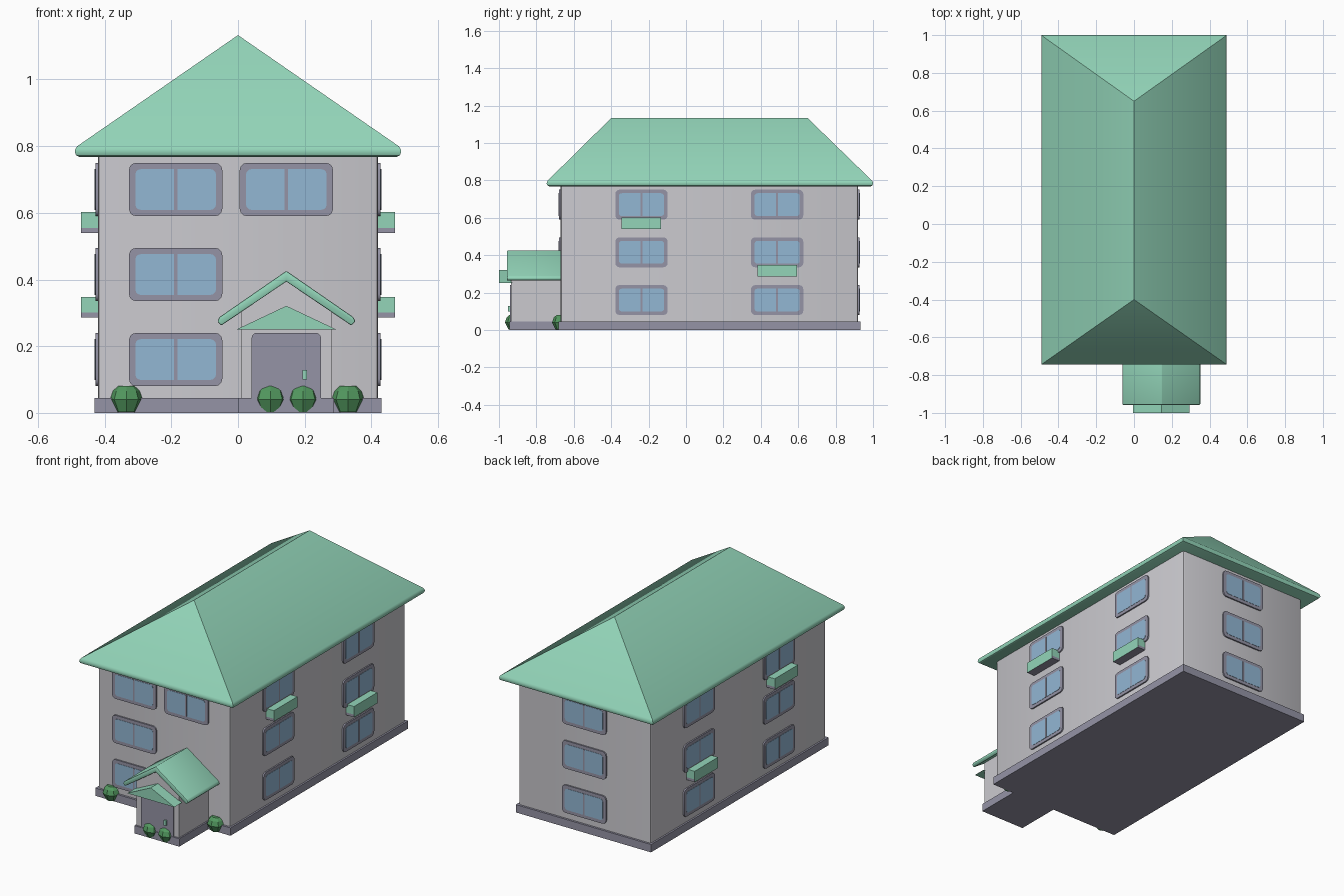
import bpy, bmesh, math
from mathutils import Matrix, Vector

if "Cube" in bpy.data.objects:
    bpy.data.objects.remove(bpy.data.objects["Cube"])


def material(name, *srgb):
    rgb = [((c / 255 + 0.055) / 1.055) ** 2.4 for c in srgb]
    m = bpy.data.materials.new(name)
    m.use_nodes = True
    m.diffuse_color = (*rgb, 1)
    m.node_tree.nodes["Principled BSDF"].inputs["Base Color"].default_value = (*rgb, 1)
    return m


WALL = material("wall pale grey", 203, 202, 207)
TRIM = material("trim slate grey", 149, 148, 166)
ROOF = material("roof mint green", 147, 213, 185)
GLASS = material("glass blue", 146, 183, 212)
LEAF = material("leaf green", 82, 152, 95)


def finish(name, bm, mats, smooth=False):
    bmesh.ops.recalc_face_normals(bm, faces=bm.faces)
    mesh = bpy.data.meshes.new(name)
    bm.to_mesh(mesh)
    bm.free()
    for m in mats:
        mesh.materials.append(m)
    ob = bpy.data.objects.new(name, mesh)
    bpy.context.collection.objects.link(ob)
    if smooth:
        bpy.ops.object.select_all(action="DESELECT")
        ob.select_set(True)
        bpy.context.view_layer.objects.active = ob
        bpy.ops.object.shade_smooth_by_angle(angle=math.radians(35))
    return ob


def box(name, lo, hi, mat, place=Matrix(), round_axis=None, radius=0.0, segments=3):
    """Box between two corners; edges along round_axis may be rounded."""
    lo, hi = Vector(lo), Vector(hi)
    bm = bmesh.new()
    bmesh.ops.create_cube(bm, size=1)
    size = hi - lo
    bmesh.ops.transform(bm, verts=bm.verts,
                        matrix=Matrix.Translation((lo + hi) / 2) @ Matrix.Diagonal((*size, 1)))
    if round_axis is not None:
        edges = [e for e in bm.edges
                 if abs((e.verts[0].co - e.verts[1].co)[round_axis]) > size[round_axis] * 0.9]
        bmesh.ops.bevel(bm, geom=edges, offset=radius, segments=segments,
                        profile=0.5, affect="EDGES")
    bmesh.ops.transform(bm, verts=bm.verts, matrix=place)
    return finish(name, bm, [mat], round_axis is not None)


def extrude(name, profile, y0, y1, mat, bevel=0.0):
    """Extrude an x-z outline along y."""
    bm = bmesh.new()
    face = bm.faces.new([bm.verts.new((x, y0, z)) for x, z in profile])
    out = bmesh.ops.extrude_face_region(bm, geom=[face])
    moved = [v for v in out["geom"] if isinstance(v, bmesh.types.BMVert)]
    bmesh.ops.translate(bm, verts=moved, vec=(0, y1 - y0, 0))
    if bevel:
        bmesh.ops.recalc_face_normals(bm, faces=bm.faces)
        bmesh.ops.bevel(bm, geom=bm.edges[:], offset=bevel, segments=2, profile=0.5, affect="EDGES")
    return finish(name, bm, [mat], bevel > 0)


def hull(name, points, mat, smooth=False):
    bm = bmesh.new()
    for p in points:
        bm.verts.new(p)
    bmesh.ops.convex_hull(bm, input=bm.verts)
    bmesh.ops.dissolve_limit(bm, angle_limit=0.01, verts=bm.verts, edges=bm.edges)
    return finish(name, bm, [mat], smooth)


# Main house and plinth
box("house_walls", (-0.42, -0.67, 0.03), (0.42, 0.92, 0.78), WALL,
    round_axis=2, radius=0.012, segments=2)
box("house_plinth", (-0.43, -0.682, 0), (0.43, 0.932, 0.045), TRIM)

# Hipped roof with a rounded eave
roof_points = [(0, -0.4, 1.133), (0, 0.65, 1.133)]
for z, inset in ((0.768, 0.012), (0.772, 0.004), (0.781, 0), (0.791, 0.001), (0.8, 0.007)):
    for sx in (-1, 1):
        for sy in (-1, 1):
            roof_points.append((sx * (0.489 - inset), 0.1275 + sy * (0.8725 - inset), z))
hull("main_roof", roof_points, ROOF, True)


# Windows: rounded frame, glass plate and centre bar
def window(name, x, y, z, angle):
    place = Matrix.Translation((x, y, z)) @ Matrix.Rotation(math.radians(angle), 4, "Z")
    box(name + "_frame", (-0.14, -0.008, -0.08), (0.14, 0.004, 0.08), TRIM, place, 1, 0.022)
    box(name + "_glass", (-0.121, -0.0095, -0.061), (0.121, 0, 0.061), GLASS, place, 1, 0.016)
    box(name + "_bar", (-0.005, -0.011, -0.061), (0.005, 0, 0.061), TRIM, place)


ROWS = (0.16, 0.415, 0.67)
for i, z in enumerate(ROWS):
    window(f"front_window_{i}", -0.187, -0.67, z, 0)
    window(f"back_window_{i}", 0, 0.92, z, 180)
    for j, y in enumerate((-0.238, 0.487)):
        window(f"left_window_{i}_{j}", 0.42, y, z, 90)
        window(f"right_window_{i}_{j}", -0.42, y, z, -90)
window("front_window_upper", 0.145, -0.67, ROWS[2], 0)


# Window boxes: green trough on a grey tray with a green outer face
for side, sx in (("left", 1), ("right", -1)):
    for j, (y, z) in enumerate(((-0.24, 0.54), (0.488, 0.286))):
        a, b = sorted((sx * 0.415, sx * 0.471))
        box(f"{side}_planter_{j}", (a, y - 0.106, z + 0.015), (b, y + 0.106, z + 0.062), ROOF)
        tray = box(f"{side}_planter_tray_{j}", (a, y - 0.106, z), (b, y + 0.106, z + 0.015), TRIM)
        tray.data.materials.append(ROOF)
        for f in tray.data.polygons:
            if f.normal.x * sx > 0.9:
                f.material_index = 1

# Entrance porch
PX = 0.145
extrude("porch_walls", [(PX - 0.135, 0.03), (PX + 0.135, 0.03), (PX + 0.135, 0.31),
                        (PX, 0.405), (PX - 0.135, 0.31)], -0.935, -0.66, WALL)
box("porch_plinth", (PX - 0.143, -0.945, 0), (PX + 0.143, -0.66, 0.045), TRIM)
half = [(0.201, 0.287), (0.207, 0.274), (0.195, 0.262)]
extrude("porch_roof",
        [(PX, 0.426)] + [(PX + x, z) for x, z in half] + [(PX, 0.394)]
        + [(PX - x, z) for x, z in reversed(half)], -0.957, -0.66, ROOF, 0.004)
extrude("door_canopy", [(PX - 0.15, 0.25), (PX + 0.15, 0.25), (PX, 0.321)], -1.0, -0.93, ROOF)
box("door", (PX - 0.104, -0.942, 0.03), (PX + 0.104, -0.934, 0.24), TRIM,
    round_axis=1, radius=0.015)
box("door_handle", (0.193, -0.951, 0.1), (0.207, -0.942, 0.129), ROOF)

# Faceted bushes
for i, (x, y) in enumerate(((-0.335, -0.665), (0.33, -0.665), (0.097, -0.917), (0.195, -0.917))):
    ring = [(math.cos(k * math.pi / 4), math.sin(k * math.pi / 4)) for k in range(8)]
    hull(f"bush_{i}", [(x + r * c, y + r * s, z) for r, z in
                       ((0.032, 0.002), (0.051, 0.04), (0.042, 0.066), (0.026, 0.081))
                       for c, s in ring], LEAF)
